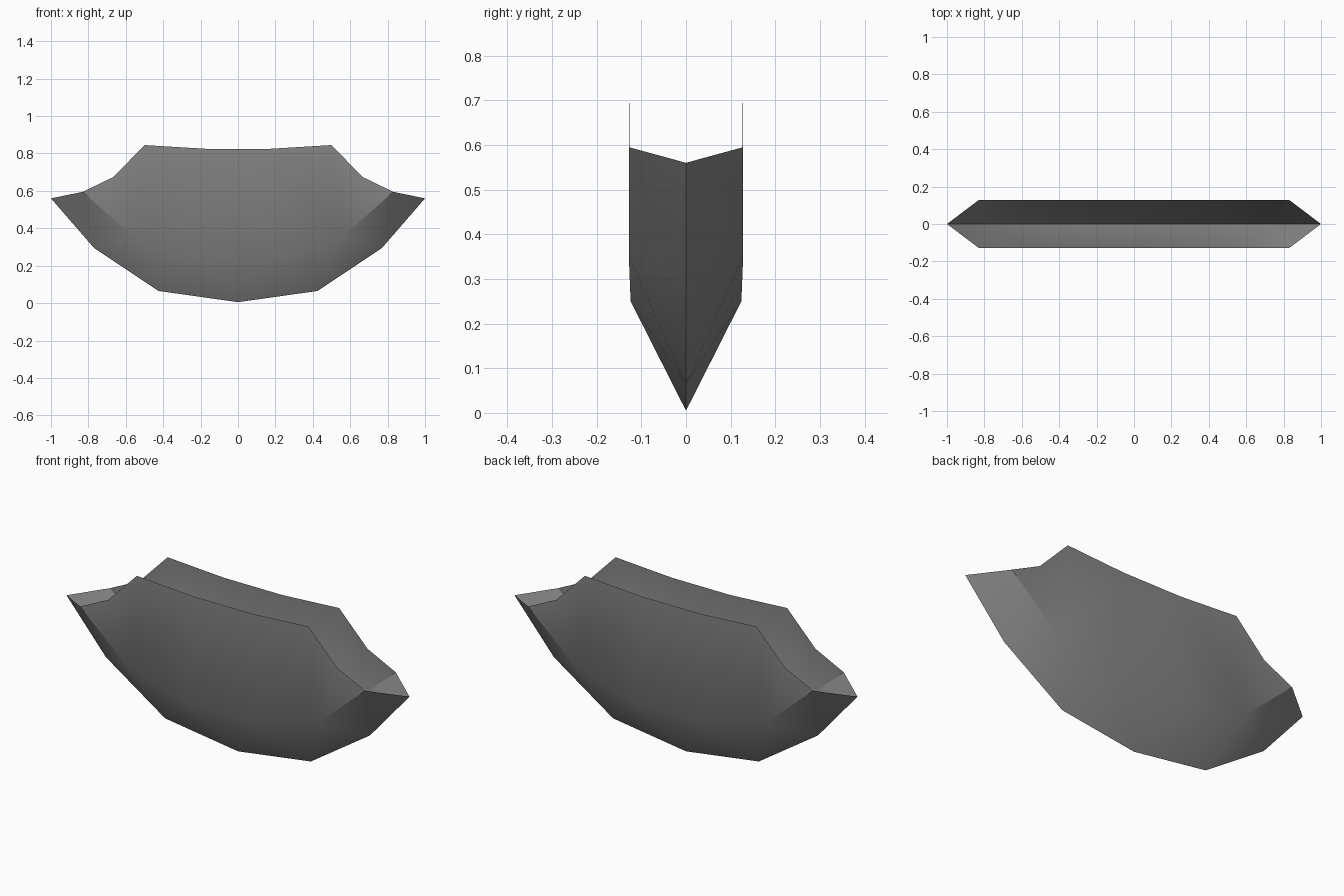
import bpy
import bmesh

if "Cube" in bpy.data.objects:
    bpy.data.objects.remove(bpy.data.objects["Cube"])

# Quarter hull stations as (x, y, z); mirrored across both axes
POINTS = {
    "K0": (0, 0, 0.005), "K1": (0.425, 0, 0.065), "K2": (0.77, 0, 0.295), "T": (1, 0, 0.56),
    "A": (0.22, 0.124, 0.25), "B": (0.555, 0.128, 0.35), "C": (0.83, 0.128, 0.595),
    "D": (0.665, 0.128, 0.675), "E": (0.5, 0.128, 0.845), "F": (0.17, 0.128, 0.825),
}
QUARTER = ["K0 K1 A", "K1 B A", "K1 K2 B", "K2 C B", "K2 T C",
           "B C D", "B D E", "B E F", "A B F"]

mat = bpy.data.materials.new("hull grey")
mat.diffuse_color = (0.24, 0.24, 0.24, 1)
mat.use_nodes = True
mat.node_tree.nodes["Principled BSDF"].inputs["Base Color"].default_value = mat.diffuse_color

bm = bmesh.new()
cache = {}


def vert(name, sx, sy):
    x, y, z = POINTS[name]
    key = (x * sx, y * sy, z)
    if key not in cache:
        cache[key] = bm.verts.new(key)
    return cache[key]


def face(corners, flip):
    bm.faces.new(corners[::-1] if flip else corners)


# Thin open shell: keel panels, bow panels and upright side walls
for sy in (-1, 1):
    for sx in (-1, 1):
        for tri in QUARTER:
            face([vert(n, sx, sy) for n in tri.split()], sx * sy > 0)
    # Middle panels joining the two ends
    face([vert("K0", 1, sy), vert("A", 1, sy), vert("A", -1, sy)], sy > 0)
    face([vert("A", -1, sy), vert("A", 1, sy), vert("F", 1, sy), vert("F", -1, sy)], sy > 0)

# Make every panel face outwards
bmesh.ops.recalc_face_normals(bm, faces=bm.faces[:])
if sum(f.normal.y * f.calc_center_median().y for f in bm.faces) < 0:
    bmesh.ops.reverse_faces(bm, faces=bm.faces[:])

mesh = bpy.data.meshes.new("open_hull")
bm.to_mesh(mesh)
bm.free()
mesh.materials.append(mat)
hull = bpy.data.objects.new("open_hull", mesh)
bpy.context.collection.objects.link(hull)
bpy.context.view_layer.objects.active = hull
hull.select_set(True)
bpy.ops.object.shade_smooth_by_angle(angle=0.55)
